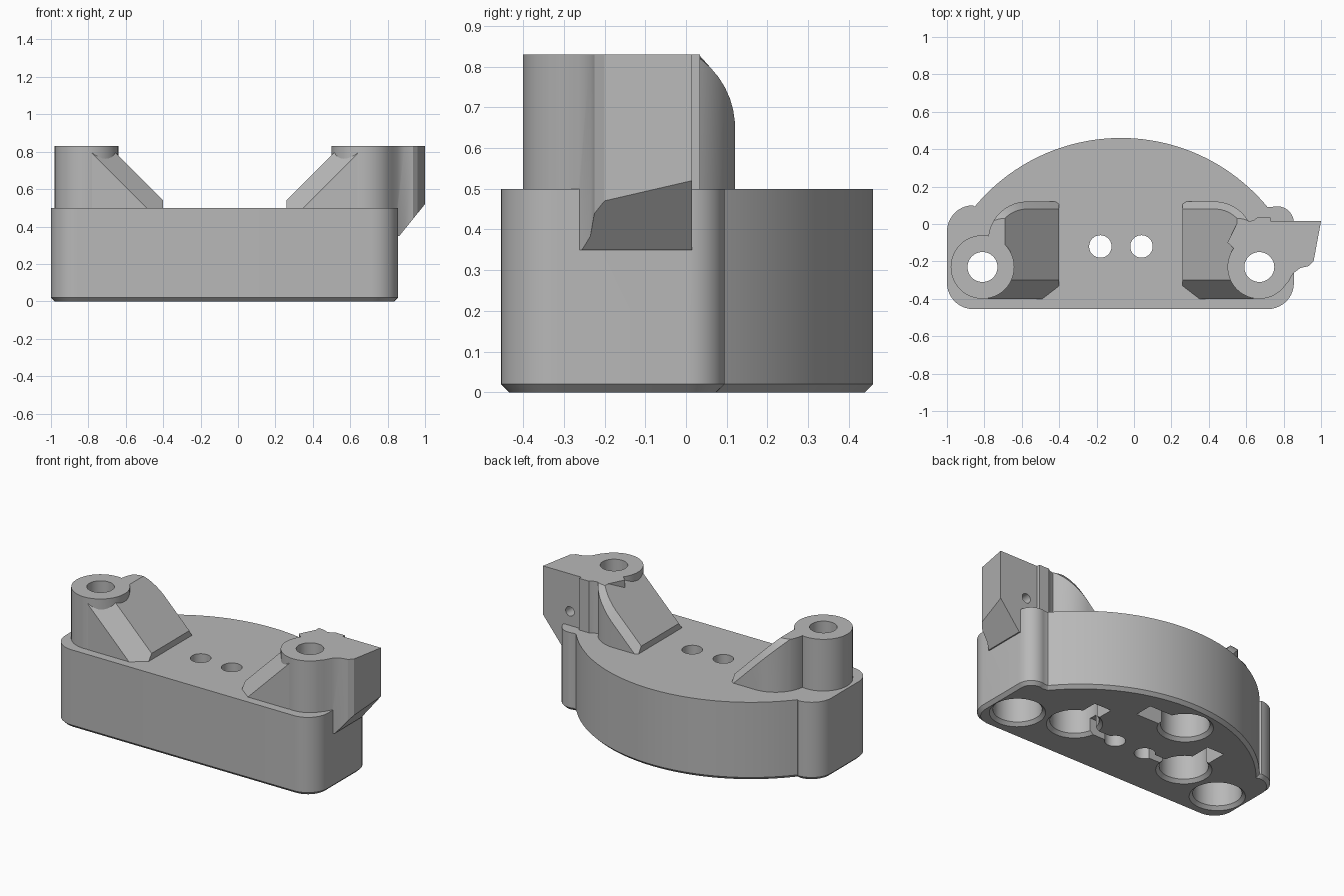
import bpy, bmesh
from math import sin, cos, radians
from mathutils import Vector

old = bpy.data.objects.get("Cube")
if old:
    bpy.data.objects.remove(old)

TOP, DECK, MID_X = 0.83, 0.5, -0.07

grey = bpy.data.materials.new("plain_grey")
grey.use_nodes = True
grey.diffuse_color = (0.48, 0.48, 0.48, 1)
grey.node_tree.nodes["Principled BSDF"].inputs["Base Color"].default_value = (0.48, 0.48, 0.48, 1)


def finish(bm, name):
    bmesh.ops.recalc_face_normals(bm, faces=bm.faces)
    mesh = bpy.data.meshes.new(name)
    bm.to_mesh(mesh)
    bm.free()
    mesh.materials.append(grey)
    obj = bpy.data.objects.new(name, mesh)
    bpy.context.collection.objects.link(obj)
    return obj


def arc(cx, cy, r, a0, a1, n):
    steps = [radians(a0 + (a1 - a0) * i / n) for i in range(n + 1)]
    return [(cx + r * cos(a), cy + r * sin(a)) for a in steps]


def loft(bm, rings):
    """Closed solid through matching rings of 3D points."""
    loops = [[bm.verts.new(p) for p in ring] for ring in rings]
    for a, b in zip(loops, loops[1:]):
        for i in range(len(a)):
            bm.faces.new((a[i - 1], a[i], b[i], b[i - 1]))
    bm.faces.new(loops[0])
    bm.faces.new(loops[-1])


def prism(name, outline, z0, z1):
    bm = bmesh.new()
    loft(bm, [[(x, y, z) for x, y in outline] for z in (z0, z1)])
    return finish(bm, name)


def slice_off(bm, co, normal):
    """Remove everything on the normal's side and cap the cut."""
    bmesh.ops.bisect_plane(bm, geom=bm.verts[:] + bm.edges[:] + bm.faces[:],
                           plane_co=co, plane_no=normal, clear_outer=True)
    rim = [e for e in bm.edges if e.is_boundary]
    if rim:
        bmesh.ops.holes_fill(bm, edges=rim, sides=0)


def cone(name, x, y, r0, r1, z0, z1):
    bm = bmesh.new()
    loft(bm, [[(px, py, z) for px, py in arc(x, y, r, 0, 352.5, 47)]
              for r, z in ((r0, z0), (r1, z1))])
    return finish(bm, name)


def combine(target, tool, operation):
    mod = target.modifiers.new("combine", 'BOOLEAN')
    mod.operation, mod.object, mod.solver = operation, tool, 'EXACT'
    graph = bpy.context.evaluated_depsgraph_get()
    mesh = bpy.data.meshes.new_from_object(target.evaluated_get(graph))
    target.modifiers.clear()
    target.data = mesh
    bpy.data.objects.remove(tool)


# Base block: rounded corners, bowed back, chamfered bottom edge
outline = (arc(0.715, -0.315, 0.14, -90, 0, 10)
           + arc(0.765, 0.005, 0.09, 0, 110, 10)
           + arc(MID_X, -0.556, 1.016, 39.6, 140.4, 48)
           + arc(-0.86, -0.04, 0.14, 90, 180, 10)
           + arc(-0.86, -0.315, 0.14, 180, 270, 10))
inner = []
for i, (x, y) in enumerate(outline):
    before, after = outline[i - 1], outline[(i + 1) % len(outline)]
    t = Vector((after[0] - before[0], after[1] - before[1])).normalized()
    inner.append((x - 0.02 * t.y, y + 0.02 * t.x, 0))
bm = bmesh.new()
loft(bm, [inner] + [[(x, y, z) for x, y in outline] for z in (0.02, DECK)])
body = finish(bm, "mount_body")


# Sloped support beside each post
def ramp(name, mirrored):
    bm = bmesh.new()
    box = [(-0.78, -0.4), (-0.4, -0.4), (-0.4, 0.14), (-0.78, 0.14)]
    loft(bm, [[(x, y, z) for x, y in box] for z in (0.45, TOP)])
    slice_off(bm, (-0.4, 0, 0.54), (1, 0, 1))
    slice_off(bm, (-0.4, -0.3, 0.54), (1, -1.3, 1))
    centre = Vector((-0.57, -0.09, 0))
    for deg in range(90, 171, 8):
        a = radians(deg)
        n = Vector((cos(a), sin(a), 0))
        slice_off(bm, centre + n * 0.21, n)
        p = centre + n * 0.17
        p.z = 0.14 - p.x
        across = Vector((0.04 * n.x, 0.04 * n.y, -0.06 - 0.04 * n.x))
        face = Vector((-n.y, n.x, n.y)).cross(across)
        slice_off(bm, p, face if face.z > 0 else -face)
    if mirrored:
        for v in bm.verts:
            v.co.x = 2 * MID_X - v.co.x
    return finish(bm, name)


POSTS = (-0.81, 0.67)
for x, mirrored in zip(POSTS, (False, True)):
    combine(body, ramp("ramp", mirrored), 'UNION')
    combine(body, cone("post", x, -0.23, 0.17, 0.17, 0.45, TOP), 'UNION')

# Side ear with sloping underside and a small rib on its back
ear_outline = [(0.5, -0.1), (0.67, -0.25), (0.785, -0.353), (0.825, -0.31),
               (0.85, -0.265), (0.89, -0.235), (0.935, -0.225), (0.96, -0.2),
               (1.0, 0.015), (0.73, 0.015), (0.73, 0.035), (0.66, 0.035),
               (0.64, 0.02), (0.55, 0.0)]
bm = bmesh.new()
loft(bm, [[(x, y, z) for x, y in ear_outline] for z in (0.3, TOP)])
slice_off(bm, (1, 0, 0.52), (1.24, 0, -1))
slice_off(bm, (0, 0, 0.35), (0, 0, -1))
combine(body, finish(bm, "ear"), 'UNION')

# Post bores with wide sockets underneath
cutters = []
for x in POSTS:
    cutters += [cone("bore", x, -0.23, 0.08, 0.08, -0.1, 1),
                cone("socket", x, -0.23, 0.14, 0.14, -0.1, 0.38),
                cone("socket_rim", x, -0.23, 0.18, 0.14, -0.02, 0.02)]

# Round pockets in the underside
for x, y in ((0.34, -0.12), (-0.47, -0.12), (-0.17, 0.25)):
    cutters += [cone("pocket", x, y, 0.14, 0.14, -0.1, 0.25),
                cone("pocket_rim", x, y, 0.18, 0.14, -0.02, 0.02)]

# Two small through holes
for x in (-0.18, 0.04):
    cutters += [cone("wire_hole", x, -0.12, 0.06, 0.06, -0.1, 0.7)]


def slot(x0, x1, y0, y1, depth):
    return prism("slot", [(x0, y0), (x1, y0), (x1, y1), (x0, y1)], -0.1, depth)


# Slots beside the pockets and wire channels to the small holes
cutters += [slot(0.28, 0.40, -0.12, 0.13, 0.12), slot(-0.53, -0.41, -0.12, 0.16, 0.12),
            slot(-0.17, 0.14, 0.19, 0.31, 0.12),
            slot(0.04, 0.34, -0.145, -0.095, 0.1), slot(-0.47, -0.18, -0.145, -0.095, 0.1)]

# Screw hole in the back of the ear
hole = cone("ear_hole", 0, 0, 0.03, 0.03, -0.15, 0.1)
for v in hole.data.vertices:
    v.co = (0.81 + v.co.x, v.co.z, 0.59 - v.co.y)
cutters.append(hole)

for cutter in cutters:
    combine(body, cutter, 'DIFFERENCE')

# Smooth curved walls, sharp edges
bpy.ops.object.select_all(action='DESELECT')
body.select_set(True)
bpy.context.view_layer.objects.active = body
bpy.ops.object.shade_smooth_by_angle(angle=radians(25))
